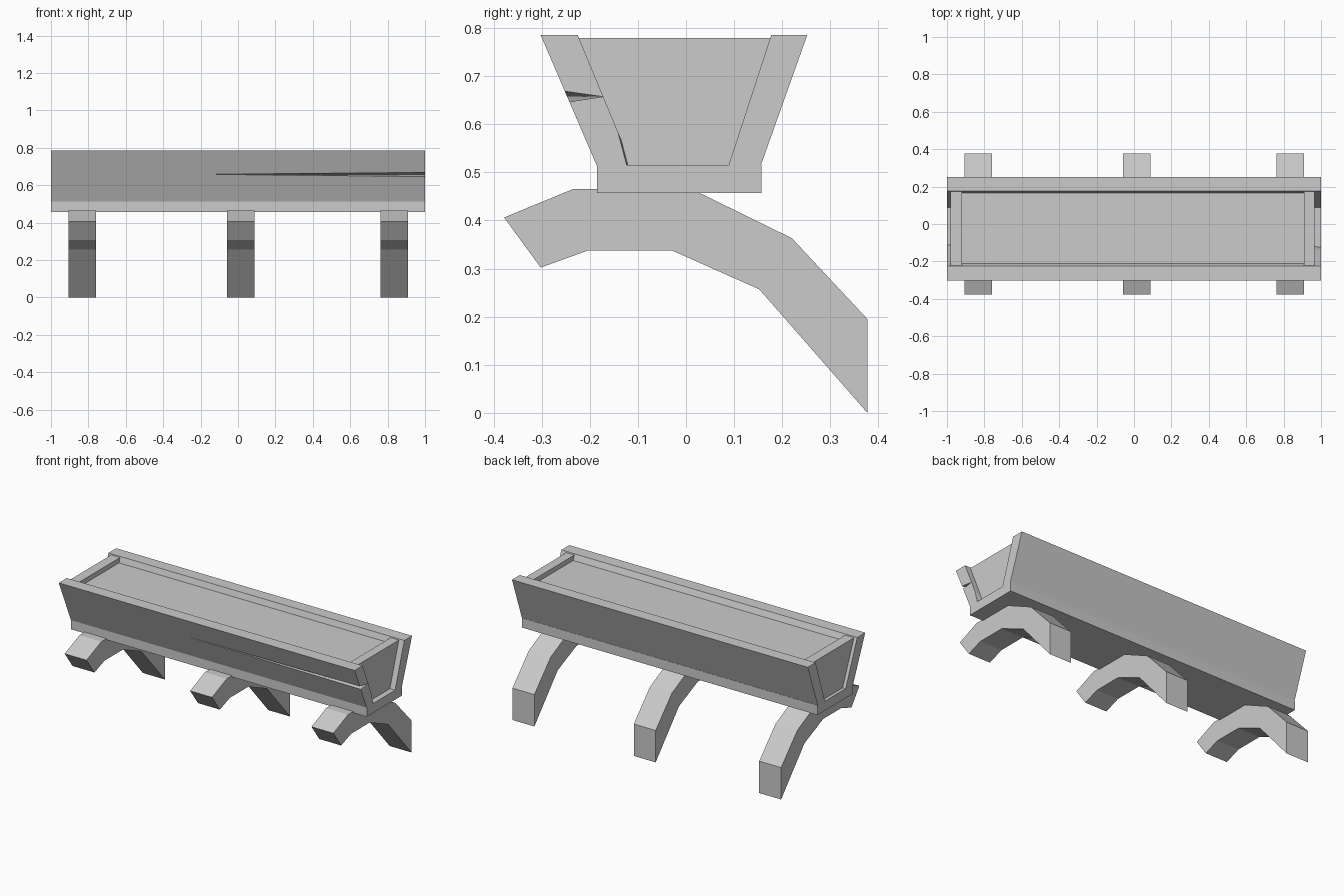
import bpy
import bmesh

old = bpy.data.objects.get("Cube")
if old:
    bpy.data.objects.remove(old, do_unlink=True)

# One plain grey for the whole model
grey = bpy.data.materials.new("stone_grey")
grey.use_nodes = True
colour = (0.6, 0.6, 0.6, 1)
grey.diffuse_color = colour
shader = grey.node_tree.nodes["Principled BSDF"]
shader.inputs["Base Color"].default_value = colour


def finish(name, bm):
    bmesh.ops.recalc_face_normals(bm, faces=bm.faces)
    mesh = bpy.data.meshes.new(name)
    bm.to_mesh(mesh)
    bm.free()
    mesh.materials.append(grey)
    obj = bpy.data.objects.new(name, mesh)
    bpy.context.collection.objects.link(obj)
    return obj


def prism(name, profile, x0, x1):
    """Extrude a side profile of (y, z) points from x0 to x1."""
    bm = bmesh.new()
    face = bm.faces.new([bm.verts.new((x0, y, z)) for y, z in profile])
    grown = bmesh.ops.extrude_face_region(bm, geom=[face])["geom"]
    verts = [g for g in grown if isinstance(g, bmesh.types.BMVert)]
    bmesh.ops.translate(bm, verts=verts, vec=(x1 - x0, 0, 0))
    return finish(name, bm)


def crack(target, name, tip, mouth):
    """Cut a tapering split running from the right-hand end to its tip."""
    bm = bmesh.new()
    for co in [tip] + [(1.02, y, z) for y, z in mouth]:
        bm.verts.new(co)
    bmesh.ops.convex_hull(bm, input=bm.verts)
    cutter = finish(name, bm)
    cutter.hide_render = True
    mod = target.modifiers.new(name, "BOOLEAN")
    mod.operation = "DIFFERENCE"
    mod.solver = "EXACT"
    mod.object = cutter
    bpy.context.view_layer.objects.active = target
    bpy.ops.object.modifier_apply(modifier=name)
    bpy.data.objects.remove(cutter, do_unlink=True)


# Base slab
prism("base", [(-0.185, 0.457), (0.157, 0.457), (0.157, 0.515), (-0.185, 0.515)], -1, 1)

# Leaning long walls
front = prism("front_wall", [(-0.185, 0.513), (-0.112, 0.513), (-0.225, 0.785), (-0.302, 0.785)], -1, 1)
prism("back_wall", [(0.088, 0.513), (0.155, 0.513), (0.252, 0.785), (0.177, 0.785)], -1, 1)

# Splits in the front wall
crack(front, "long_split", (-0.22, -0.25, 0.658), [(-0.27, 0.671), (-0.27, 0.642), (-0.172, 0.657)])
crack(front, "inner_chip", (0.85, -0.112, 0.512), [(-0.147, 0.6), (-0.122, 0.505), (-0.1, 0.505)])

# End panels and the filling between them
inside = [(-0.13, 0.513), (0.1, 0.513), (0.179, 0.779), (-0.226, 0.779)]
prism("right_end_panel", inside, -0.98, -0.92)
prism("left_end_panel", inside, 0.91, 0.965)
prism("filling", [(-0.13, 0.513), (0.1, 0.513), (0.169, 0.75), (-0.213, 0.75)], -0.93, 0.92)

# Curved brackets
arch = [(-0.378, 0.406), (-0.235, 0.465), (0.012, 0.465), (0.22, 0.363), (0.377, 0.195),
        (0.377, 0), (0.152, 0.257), (-0.028, 0.337), (-0.205, 0.337), (-0.302, 0.302)]
for name, x in (("right", -0.833), ("middle", 0.015), ("left", 0.835)):
    prism(name + "_bracket", arch, x - 0.074, x + 0.074)
